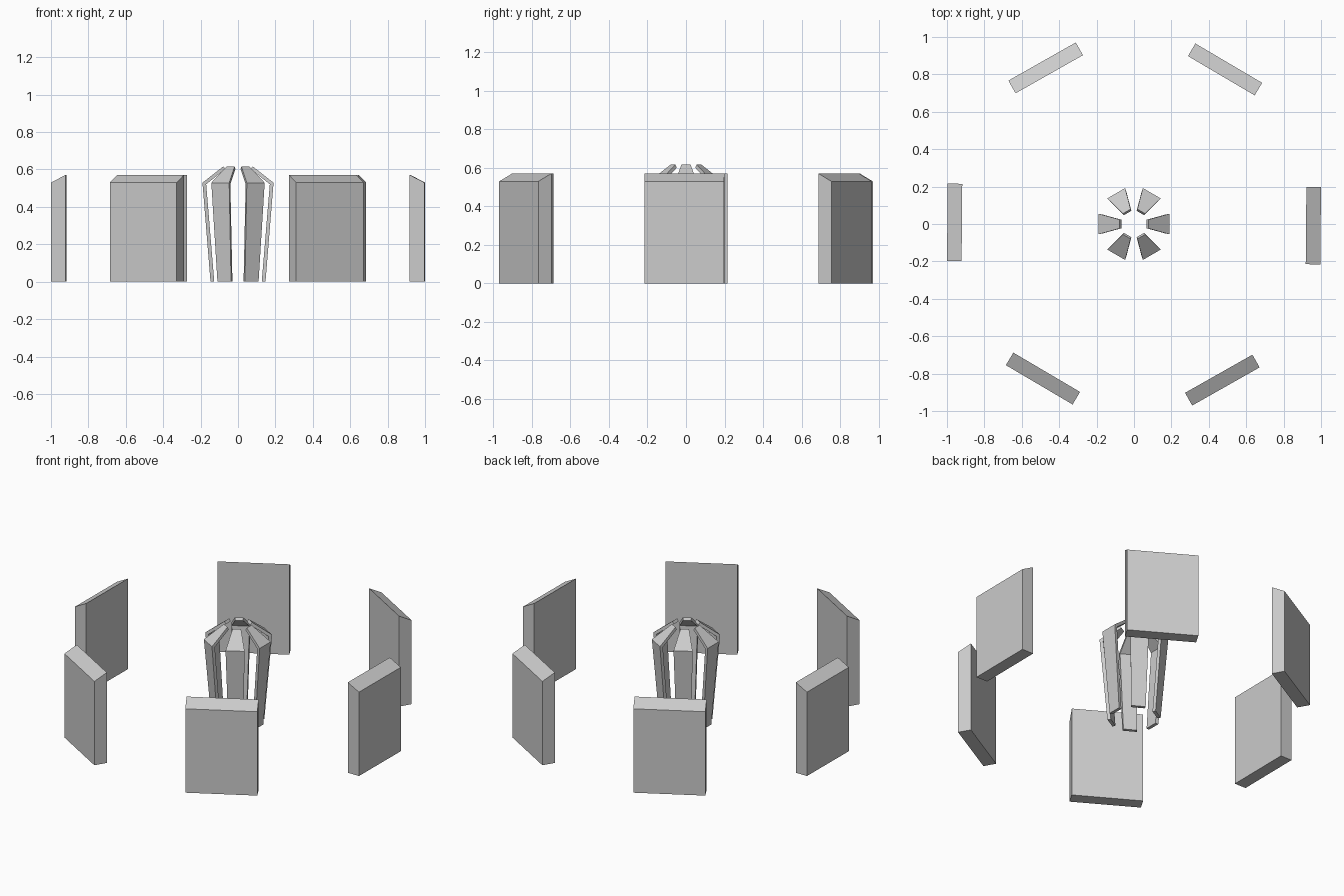
import bpy
from math import radians, cos, sin

if "Cube" in bpy.data.objects:
    bpy.data.objects.remove(bpy.data.objects["Cube"])


def radial_part(name, profile, angle):
    """Extrude an (r, z, half_width) profile sideways and turn it about z."""
    c, s = cos(angle), sin(angle)
    n = len(profile)
    verts = []
    for side in (-1, 1):
        for r, z, w in profile:
            t = side * w
            verts.append((r * c - t * s, r * s + t * c, z))
    faces = []
    for i in range(n):
        j = (i + 1) % n
        faces.append((i, j, n + j, n + i))
    # side caps; profiles with an even count split into quads
    for k in range(n // 2 - 1):
        q = (k, k + 1, n - 2 - k, n - 1 - k)
        faces.append(tuple(reversed(q)))
        faces.append(tuple(n + v for v in q))
    mesh = bpy.data.meshes.new(name)
    mesh.from_pydata(verts, [], faces)
    mesh.update()
    obj = bpy.data.objects.new(name, mesh)
    bpy.context.collection.objects.link(obj)
    return obj


# outer slab: sloped top, taller on the inner side
SLAB = [(0.92, 0, 0.207), (0.998, 0, 0.207), (0.998, 0.53, 0.207), (0.92, 0.571, 0.207)]

# thin bent stave: outer skin from bottom to tip, then inner skin back down
STAVE = [(0.147, 0, 0.042), (0.19, 0.529, 0.055), (0.078, 0.617, 0.024),
         (0.068, 0.602, 0.023), (0.17, 0.521, 0.051), (0.127, 0, 0.039)]

for i in range(6):
    a = radians(60 * i)
    radial_part(f"outer_slab_{i + 1}", SLAB, a - radians(0.5))
    radial_part(f"centre_stave_{i + 1}", STAVE, a)

# make all normals face outward
import bmesh
for obj in bpy.context.collection.objects:
    bm = bmesh.new()
    bm.from_mesh(obj.data)
    bmesh.ops.recalc_face_normals(bm, faces=bm.faces)
    bm.to_mesh(obj.data)
    bm.free()
